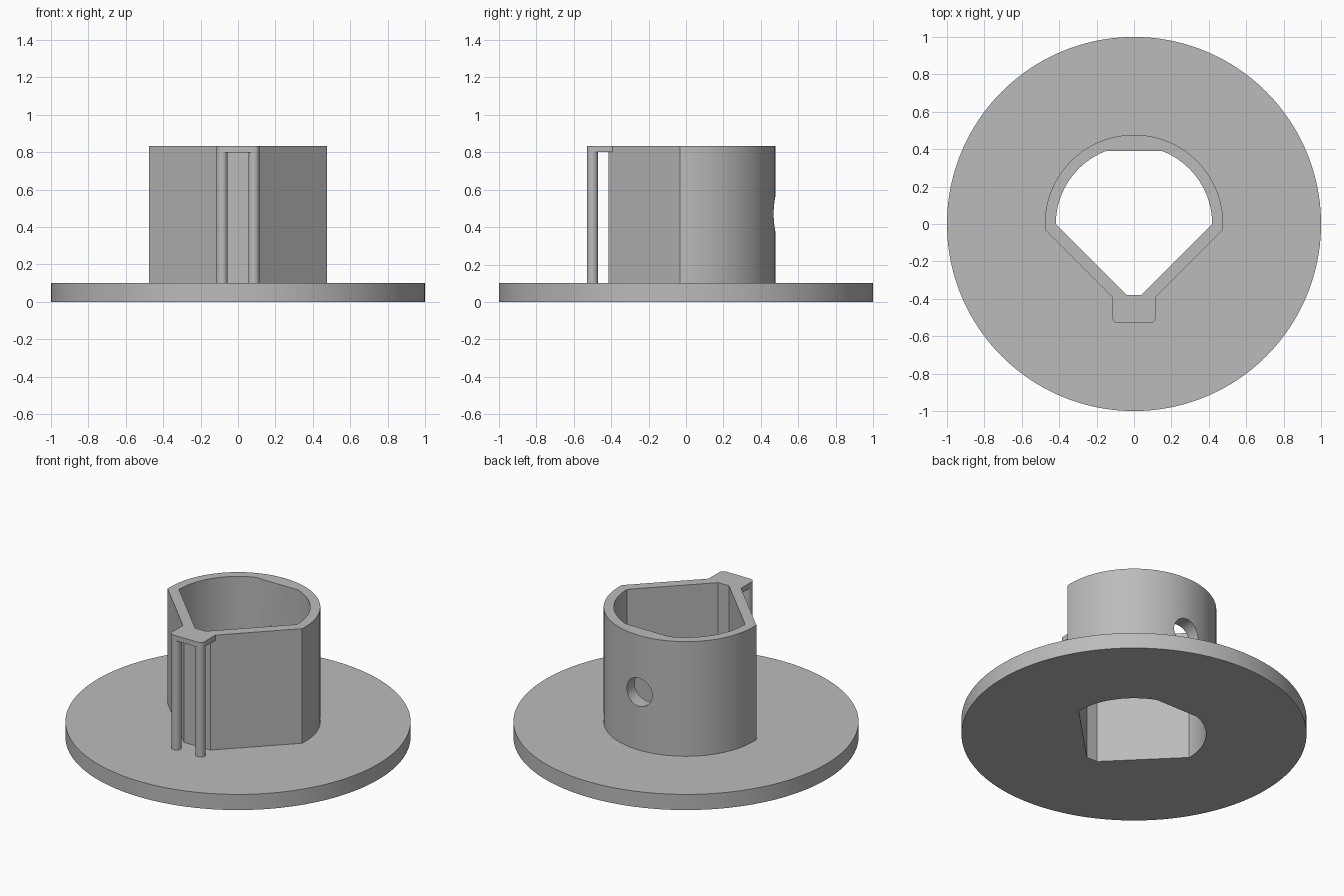
import bpy, bmesh
from math import sin, cos, pi, atan2, sqrt, asin
from mathutils import Matrix

if "Cube" in bpy.data.objects:
    bpy.data.objects.remove(bpy.data.objects["Cube"], do_unlink=True)

grey = bpy.data.materials.new("grey plastic")
grey.use_nodes = True
colour = (0.5, 0.5, 0.5, 1)
grey.diffuse_color = colour
grey.node_tree.nodes["Principled BSDF"].inputs["Base Color"].default_value = colour

PLATE, TOP, CAP = 0.10, 0.833, 0.80


def arc(r, start, end, n, cx=0, cy=0):
    return [(cx + r * cos(start + (end - start) * i / n),
             cy + r * sin(start + (end - start) * i / n)) for i in range(n + 1)]


def prism(name, outline, z0, z1):
    """Extrude a closed outline from z0 up to z1."""
    bm = bmesh.new()
    face = bm.faces.new([bm.verts.new((x, y, z0)) for x, y in outline])
    grown = bmesh.ops.extrude_face_region(bm, geom=[face])["geom"]
    for v in grown:
        if isinstance(v, bmesh.types.BMVert):
            v.co.z = z1
    bmesh.ops.recalc_face_normals(bm, faces=bm.faces)
    mesh = bpy.data.meshes.new(name)
    bm.to_mesh(mesh)
    bm.free()
    mesh.materials.append(grey)
    ob = bpy.data.objects.new(name, mesh)
    bpy.context.collection.objects.link(ob)
    return ob


def activate(ob):
    bpy.ops.object.select_all(action='DESELECT')
    ob.select_set(True)
    bpy.context.view_layer.objects.active = ob


def cut(ob, cutter):
    activate(ob)
    mod = ob.modifiers.new("cut", 'BOOLEAN')
    mod.operation, mod.solver, mod.object = 'DIFFERENCE', 'EXACT', cutter
    bpy.ops.object.modifier_apply(modifier=mod.name)


def sleeve_outline(r, diagonal, front):
    """Round back, two 45 degree sides meeting a flat front."""
    x = (diagonal + sqrt(2 * r * r - diagonal ** 2)) / 2
    a = atan2(x - diagonal, x)
    return arc(r, a, pi - a, 96) + [(-diagonal - front, front), (diagonal + front, front)]


# Flange plate and sleeve
plate = prism("flange_plate", arc(1, 0, 2 * pi * 159 / 160, 159), 0, PLATE)
sleeve = prism("sleeve", sleeve_outline(0.477, 0.507, -0.413), PLATE, TOP)

# Bore, with a flat at the back
flat = asin(0.39 / 0.418)
bore_outline = (arc(0.418, 0, flat, 32) + arc(0.418, pi - flat, pi, 32)
                + [(-0.038, -0.38), (0.038, -0.38)])
bore = prism("bore_cutter", bore_outline, -0.2, 1.2)
cut(plate, bore)
cut(sleeve, bore)

# Round screw hole through the back wall
drill = prism("screw_hole_cutter", arc(0.09, 0, 2 * pi * 47 / 48, 47), -0.7, -0.2)
drill.data.transform(Matrix.Translation((0, 0, 0.47)) @ Matrix.Rotation(pi / 2, 4, 'X'))
cut(sleeve, drill)
for helper in (bore, drill):
    bpy.data.objects.remove(helper, do_unlink=True)

# Cap bridging the two front posts, rounded at its front corners
r, px, py = 0.03, 0.085, -0.50
cap_outline = (arc(r, pi, 1.5 * pi, 8, -px, py) + arc(r, 1.5 * pi, 2 * pi, 8, px, py)
               + [(px + r, -0.392), (0.095, -0.412), (-0.095, -0.412), (-px - r, -0.392)])
cap = prism("post_cap", cap_outline, CAP, TOP)

# Front posts
parts = [plate, sleeve, cap]
for side, name in ((-1, "right_post"), (1, "left_post")):
    parts.append(prism(name, arc(r, 0, 2 * pi * 31 / 32, 31, side * px, py), PLATE, CAP))

for ob in parts:
    activate(ob)
    bpy.ops.object.shade_smooth_by_angle(angle=pi / 6)
